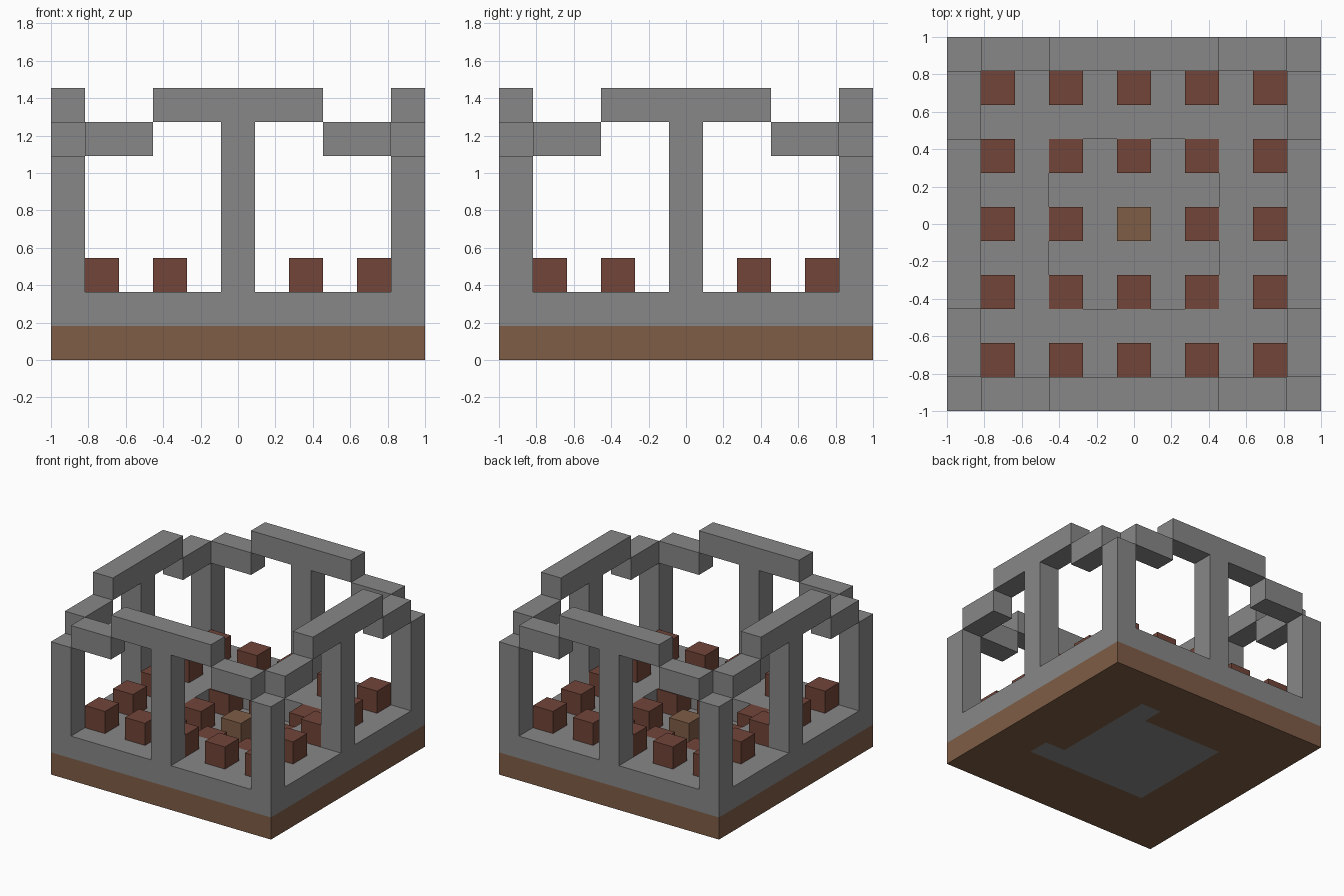
import bpy
import bmesh
from mathutils import Vector

default = bpy.data.objects.get("Cube")
if default:
    bpy.data.objects.remove(default, do_unlink=True)

UNIT = 2 / 11   # edge of one block; cell (0, 0, 0) is the middle of the bottom layer
EDGE = 5        # outermost cell index
DIRECTIONS = [Vector(d) for d in ((1, 0, 0), (-1, 0, 0), (0, 1, 0),
                                  (0, -1, 0), (0, 0, 1), (0, 0, -1))]


def material(name, colour):
    mat = bpy.data.materials.new(name)
    mat.use_nodes = True
    mat.diffuse_color = (*colour, 1)
    mat.node_tree.nodes["Principled BSDF"].inputs["Base Color"].default_value = (*colour, 1)
    return mat


stone = material("grey stone", (0.245, 0.245, 0.245))
earth = material("brown earth", (0.208, 0.109, 0.061))
brick = material("red brick", (0.165, 0.059, 0.041))


def span(xs, ys, zs):
    """Set of cells inside inclusive index ranges."""
    return {(x, y, z) for x in range(xs[0], xs[1] + 1)
            for y in range(ys[0], ys[1] + 1) for z in range(zs[0], zs[1] + 1)}


def blocks(name, cells, mat):
    """Outer skin of a set of cells as one mesh."""
    bm = bmesh.new()
    for cell in sorted(cells):
        centre = Vector(cell) + Vector((0, 0, 0.5))
        for d in DIRECTIONS:
            if tuple(int(v) for v in Vector(cell) + d) in cells:
                continue
            u = Vector((d.y, d.z, d.x))
            v = d.cross(u)
            corners = [(centre + (d + u * a + v * b) / 2) * UNIT
                       for a, b in ((-1, -1), (1, -1), (1, 1), (-1, 1))]
            bm.faces.new([bm.verts.new(c) for c in corners])
    bmesh.ops.remove_doubles(bm, verts=bm.verts, dist=UNIT / 100)
    mesh = bpy.data.meshes.new(name)
    bm.to_mesh(mesh)
    bm.free()
    mesh.materials.append(mat)
    obj = bpy.data.objects.new(name, mesh)
    bpy.context.scene.collection.objects.link(obj)
    return obj


def turned(cells, quarter):
    """Cells rotated about the vertical axis by quarter turns."""
    for _ in range(quarter):
        cells = {(-y, x, z) for x, y, z in cells}
    return cells


# Earth base around the stone foundation under the sunken middle
whole = (-EDGE, EDGE)
pit = (-2, 2)
foundation = span(pit, pit, (0, 0)) | {(2, 3, 0), (3, -2, 0)}
blocks("earth_base", span(whole, whole, (0, 0)) - foundation, earth)
blocks("foundation", foundation, stone)

# Floor with a square pit
blocks("floor", span(whole, whole, (1, 1)) - span(pit, pit, (1, 1)), stone)

# Four sides: corner column, middle column, stepped beams and top beam
for quarter, side in enumerate(("front", "left", "back", "right")):
    front = (-EDGE, -EDGE)
    parts = {
        "corner_column": span((EDGE, EDGE), front, (2, 5)),
        "middle_column": span((0, 0), front, (2, 6)),
        "low_beam_a": span((-4, -3), front, (6, 6)),
        "low_beam_b": span((3, 4), front, (6, 6)),
        "top_beam": span((-2, 2), front, (7, 7)),
    }
    for part, cells in parts.items():
        blocks(f"{side}_{part}", turned(cells, quarter), stone)

# Grid of single blocks: the inner ones stand in the pit, the middle one is earth
for x in range(-4, 5, 2):
    for y in range(-4, 5, 2):
        level = 2 if max(abs(x), abs(y)) == 4 else 1
        if x == y == 0:
            blocks("middle_block", {(x, y, level)}, earth)
        else:
            blocks(f"brick_block_{x}_{y}", {(x, y, level)}, brick)
